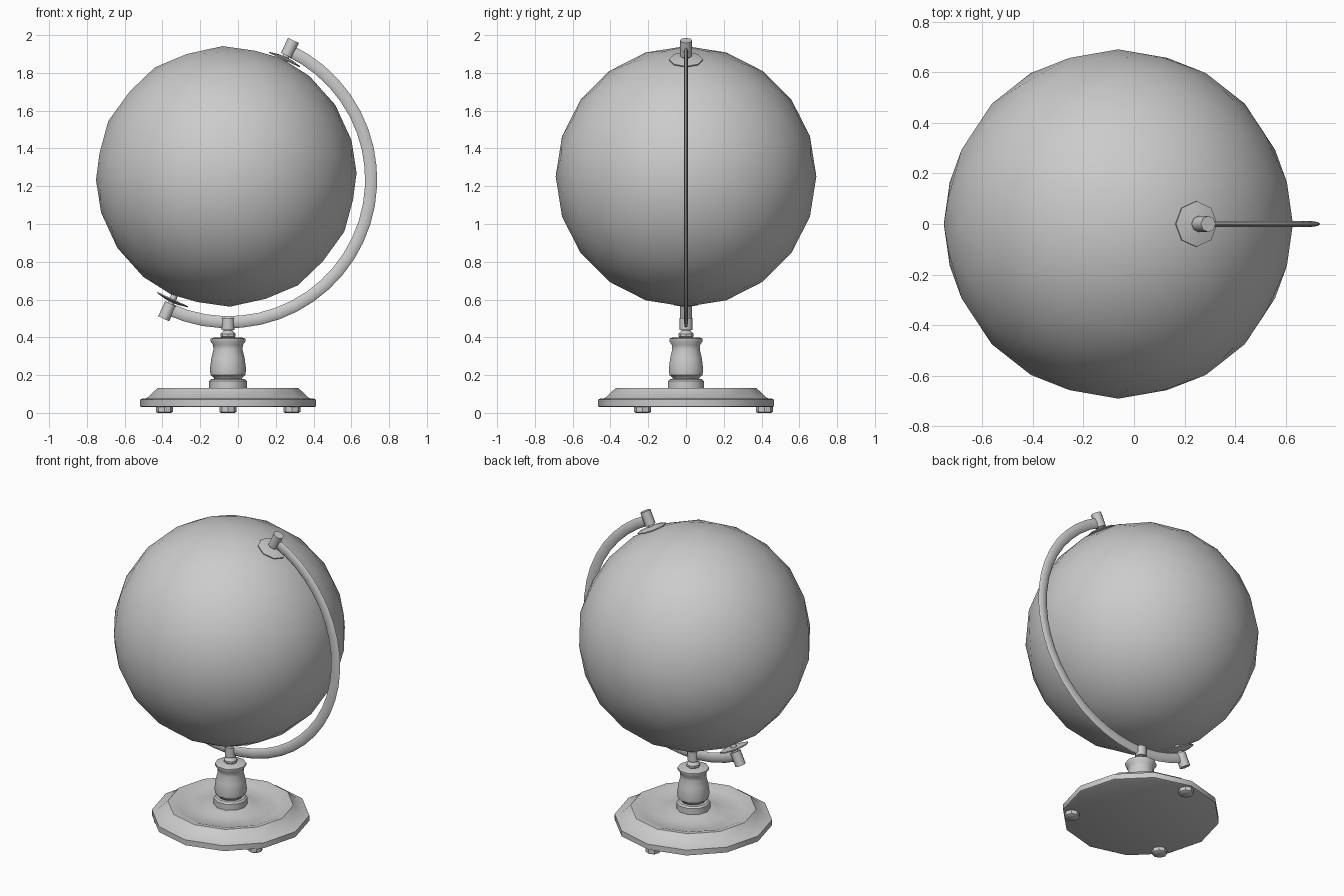
import bpy, math
from mathutils import Vector, Matrix

if "Cube" in bpy.data.objects:
    bpy.data.objects.remove(bpy.data.objects["Cube"])

CX = -0.053                                   # stand axis
C = Vector((-0.05, 0, 1.235))                 # centre of the arm circle
TILT = math.radians(25)
AXIS = Matrix.Translation(C) @ Matrix.Rotation(TILT, 4, 'Y')
STAND = Matrix.Translation((CX, 0, 0))


def make(name, verts, faces, matrix, angle=40):
    me = bpy.data.meshes.new(name)
    me.from_pydata(verts, [], faces)
    ob = bpy.data.objects.new(name, me)
    bpy.context.collection.objects.link(ob)
    me.transform(matrix)
    finish(ob, angle)
    return ob


def finish(ob, angle):
    bpy.ops.object.select_all(action='DESELECT')
    ob.select_set(True)
    bpy.context.view_layer.objects.active = ob
    bpy.ops.object.mode_set(mode='EDIT')
    bpy.ops.mesh.select_all(action='SELECT')
    bpy.ops.mesh.normals_make_consistent(inside=False)
    bpy.ops.object.mode_set(mode='OBJECT')
    bpy.ops.object.shade_smooth_by_angle(angle=math.radians(angle))


def lathe(name, profile, n, matrix=STAND, angle=40):
    """Spin a (radius, z) profile and cap both ends."""
    verts = [(r * math.cos(2 * math.pi * k / n), r * math.sin(2 * math.pi * k / n), z)
             for r, z in profile for k in range(n)]
    faces = [(i * n + k, i * n + (k + 1) % n, (i + 1) * n + (k + 1) % n, (i + 1) * n + k)
             for i in range(len(profile) - 1) for k in range(n)]
    last = (len(profile) - 1) * n
    faces += [tuple(range(n))[::-1], tuple(range(last, last + n))]
    return make(name, verts, faces, matrix, angle)


# Globe ball
bpy.ops.mesh.primitive_ico_sphere_add(subdivisions=3, radius=0.69, location=(-0.062, 0, 1.252),
                                      rotation=(0, TILT, 0))
globe = bpy.context.object
globe.name = "globe"
finish(globe, 60)

# Curved arm: flattened oval section swept round the half circle
N, S = 24, 8
verts, faces = [], []
for i in range(N + 1):
    t = math.radians(65 - 180 * i / N)
    for k in range(S):
        a = 2 * math.pi * k / S
        r = 0.755 + 0.032 * math.cos(a)
        verts.append((r * math.cos(t), 0.011 * math.sin(a), r * math.sin(t)))
for i in range(N):
    for k in range(S):
        b = (k + 1) % S
        faces.append((i * S + k, i * S + b, (i + 1) * S + b, (i + 1) * S + k))
faces += [tuple(range(S)), tuple(range(N * S, N * S + S))]
make("arm", verts, faces, Matrix.Translation(C), 60)

# Pivot caps and washers at both poles
for label, s in (("top", 1), ("bottom", -1)):
    M = AXIS if s == 1 else AXIS @ Matrix.Rotation(math.pi, 4, 'X')
    lathe(label + "_pivot_cap", [(0.032, 0.725), (0.032, 0.813)], 8, M, 50)
    lathe(label + "_pivot_pin", [(0.018, 0.66), (0.018, 0.74)], 8, M, 50)
    lathe(label + "_washer", [(0.09, 0.698), (0.09, 0.704), (0.035, 0.715)], 8, M)

# Round base with dished top
lathe("base", [(0.455, 0.03), (0.467, 0.035), (0.467, 0.07), (0.455, 0.075), (0.43, 0.078),
               (0.372, 0.132), (0.345, 0.132), (0.30, 0.115), (0.19, 0.11), (0.14, 0.125),
               (0.09, 0.13)], 12)

# Feet
for i, (x, y) in enumerate([(-0.39, -0.23), (0.285, -0.23), (-0.053, 0.415)]):
    lathe(f"foot_{i + 1}", [(0.036, 0), (0.045, 0.006), (0.045, 0.034)], 8,
          Matrix.Translation((x, y, 0)))

# Turned pedestal
lathe("pedestal_collar", [(0.1, 0.115), (0.1, 0.168), (0.09, 0.178), (0.06, 0.18)], 10)
lathe("pedestal", [(0.07, 0.175), (0.078, 0.19), (0.092, 0.2), (0.096, 0.23), (0.088, 0.29),
                   (0.077, 0.335), (0.079, 0.36), (0.093, 0.38), (0.093, 0.393), (0.07, 0.4)], 10)
lathe("pedestal_neck", [(0.028, 0.393), (0.04, 0.405), (0.04, 0.418), (0.024, 0.435),
                        (0.024, 0.45)], 8)
lathe("arm_bracket", [(0.034, 0.44), (0.034, 0.503)], 8, STAND, 50)
